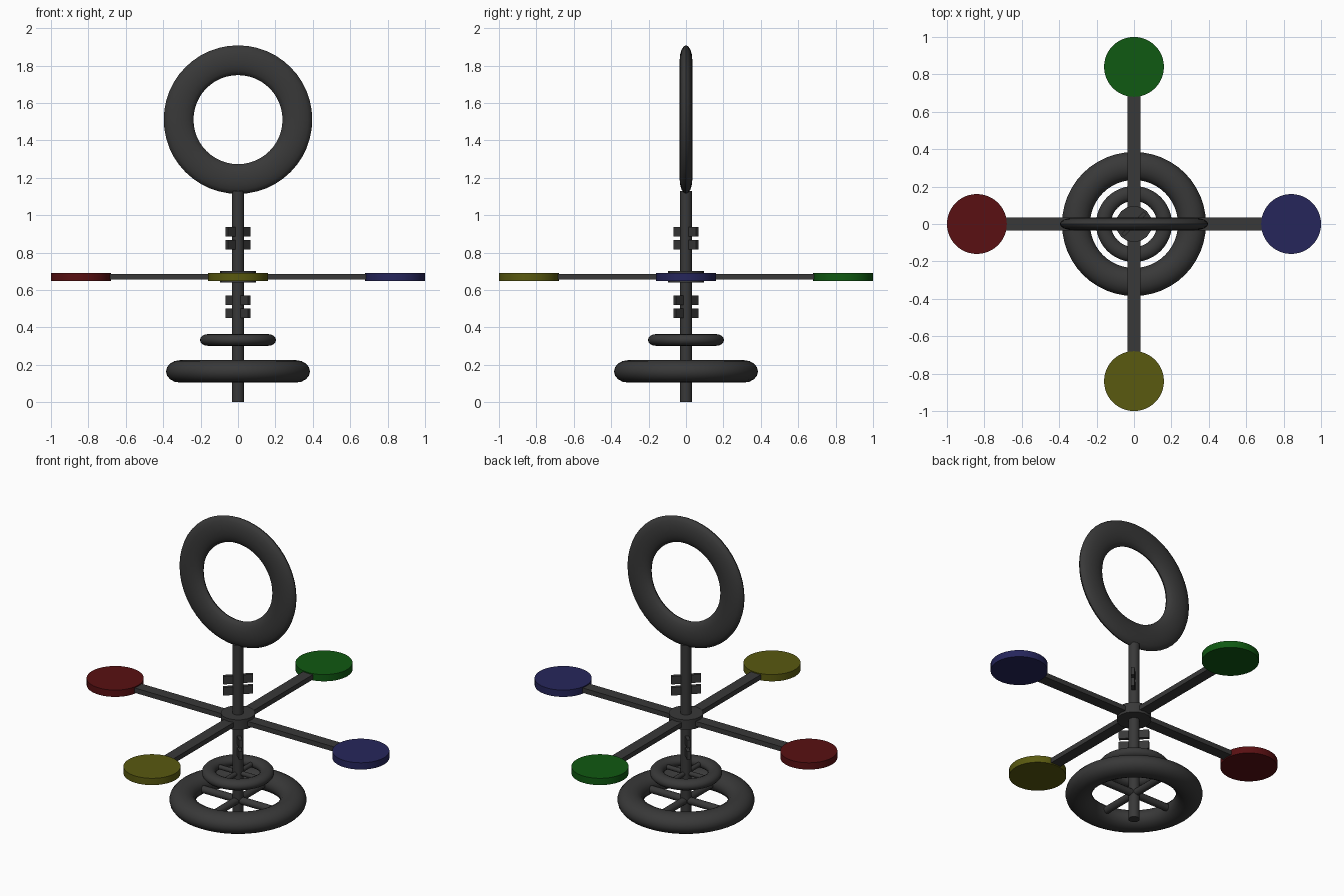
import bpy, math

if "Cube" in bpy.data.objects:
    bpy.data.objects.remove(bpy.data.objects["Cube"])

def material(name, rgb):
    m = bpy.data.materials.new(name)
    m.diffuse_color = (*rgb, 1)
    m.use_nodes = True
    m.node_tree.nodes["Principled BSDF"].inputs["Base Color"].default_value = m.diffuse_color
    return m

GREY = material("dark grey", (0.04, 0.04, 0.04))
RED = material("dark red", (0.10, 0.005, 0.006))
GREEN = material("dark green", (0.005, 0.10, 0.006))
BLUE = material("dark blue", (0.019, 0.019, 0.105))
YELLOW = material("dark yellow", (0.10, 0.10, 0.005))

def finish(name, mat, smooth=True):
    o = bpy.context.object
    o.name = name
    o.data.materials.append(mat)
    bpy.ops.object.transform_apply(location=False, rotation=False, scale=True)
    if smooth:
        bpy.ops.object.shade_smooth_by_angle(angle=math.radians(35))
    return o

def cylinder(name, r, z0, z1, mat, x=0, y=0, sides=48):
    bpy.ops.mesh.primitive_cylinder_add(vertices=sides, radius=r, depth=z1 - z0,
                                        location=(x, y, (z0 + z1) / 2))
    return finish(name, mat)

def ring(name, outer, inner, half_thick, z, upright=False):
    minor = (outer - inner) / 2
    bpy.ops.mesh.primitive_torus_add(major_segments=48, minor_segments=16,
                                     major_radius=(outer + inner) / 2, minor_radius=minor,
                                     location=(0, 0, z),
                                     rotation=(math.pi / 2 if upright else 0, 0, 0))
    bpy.context.object.scale.z = half_thick / minor
    return finish(name, GREY)

def box(name, size, loc, angle=0):
    bpy.ops.mesh.primitive_cube_add(size=1, location=loc, rotation=(0, 0, angle))
    bpy.context.object.scale = size
    return finish(name, GREY, False)

def rod(name, r, length, z, angle):
    bpy.ops.mesh.primitive_cylinder_add(vertices=12, radius=r, depth=length, location=(0, 0, z),
                                        rotation=(0, math.pi / 2, angle))
    return finish(name, GREY)

# Central post and upright top ring
cylinder("post", 0.032, 0, 1.13, GREY, sides=16)
ring("top_ring", 0.397, 0.238, 0.034, 1.511, upright=True)

# Spoked wheels near the base
ring("large_wheel", 0.385, 0.235, 0.06, 0.165)
ring("small_wheel", 0.203, 0.123, 0.031, 0.333)
for i in range(2):
    rod("large_wheel_spoke", 0.022, 0.56, 0.165, i * math.pi / 2)
    rod("small_wheel_spoke", 0.014, 0.30, 0.333, i * math.pi / 2)

# Hub, crossed arms and coloured end discs
cylinder("hub", 0.097, 0.64, 0.702, GREY, sides=16)
for i, (label, mat) in enumerate((("blue", BLUE), ("green", GREEN), ("red", RED), ("yellow", YELLOW))):
    a = i * math.pi / 2
    c, s = round(math.cos(a)), round(math.sin(a))
    box("arm", (0.70, 0.068, 0.03), (0.40 * c, 0.40 * s, 0.67), a)
    cylinder(label + "_disc", 0.16, 0.649, 0.691, mat, 0.84 * c, 0.84 * s)

# Small diagonal plates crossing the post, turned opposite ways above and below the hub
for z, sign in ((0.912, 1), (0.843, 1), (0.546, -1), (0.475, -1)):
    box("cross_plate", (0.17, 0.02, 0.05), (0, 0, z), sign * math.pi / 4)
